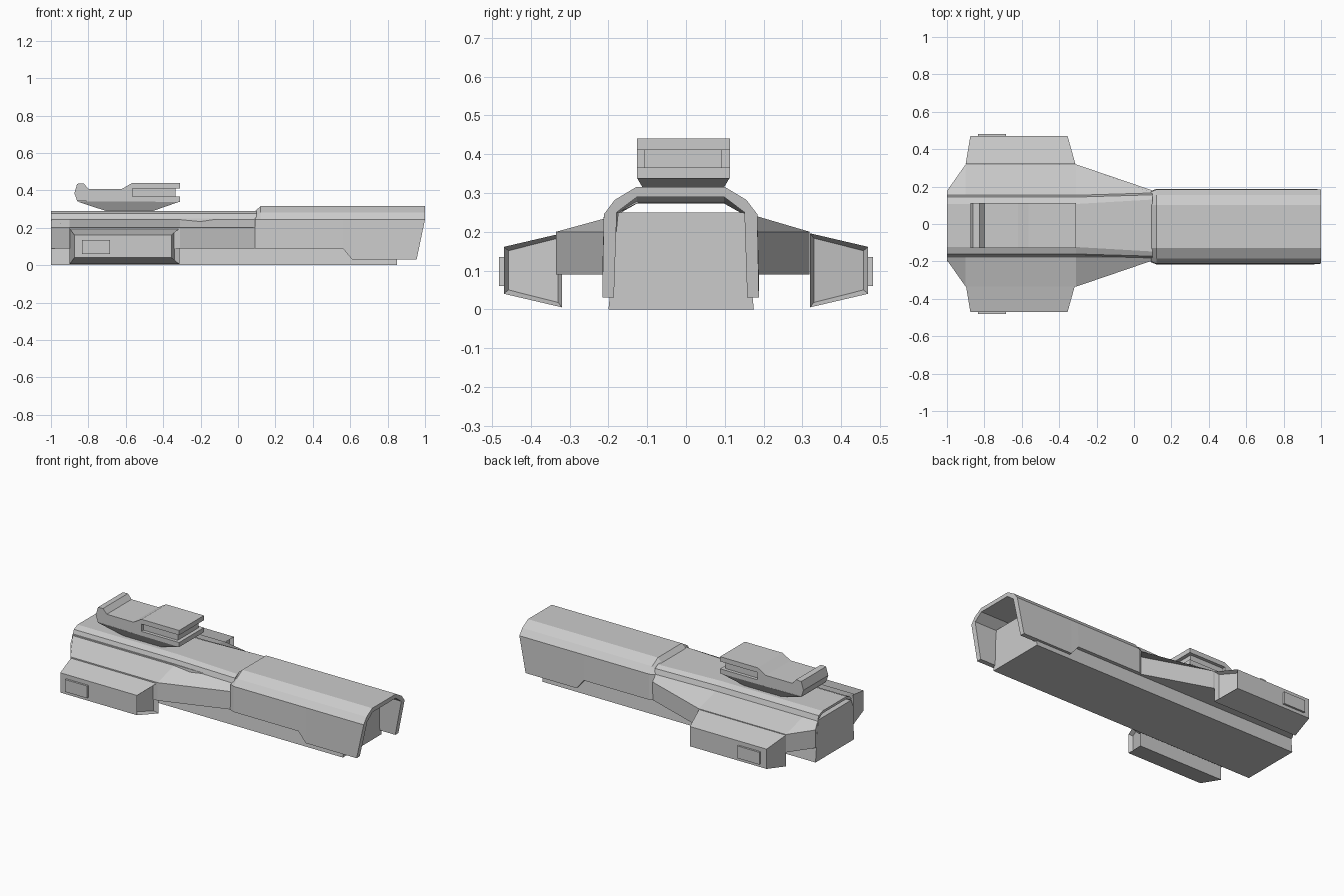
import bpy, bmesh

if "Cube" in bpy.data.objects:
    bpy.data.objects.remove(bpy.data.objects["Cube"])


def loft(name, rings):
    """Skin a list of equal-length closed rings of points and cap both ends."""
    bm = bmesh.new()
    rows = [[bm.verts.new(p) for p in ring] for ring in rings]
    n = len(rows[0])
    for a, b in zip(rows, rows[1:]):
        for i in range(n):
            j = (i + 1) % n
            bm.faces.new((a[i], a[j], b[j], b[i]))
    bm.faces.new(rows[0])
    bm.faces.new(rows[-1])
    bmesh.ops.recalc_face_normals(bm, faces=bm.faces)
    mesh = bpy.data.meshes.new(name)
    bm.to_mesh(mesh)
    bm.free()
    ob = bpy.data.objects.new(name, mesh)
    bpy.context.collection.objects.link(ob)
    return ob


def box(name, x0, x1, y0, y1, z0, z1):
    return loft(name, [[(x0, y0, z), (x1, y0, z), (x1, y1, z), (x0, y1, z)] for z in (z0, z1)])


def arch(half, cy):
    """Mirror a half profile (outer then inner points) into a closed arch ring."""
    outer, inner = half
    return ([(cy + y, z) for y, z in reversed(outer)] + [(cy - y, z) for y, z in outer]
            + [(cy - y, z) for y, z in reversed(inner)] + [(cy + y, z) for y, z in inner])


# Central keel block
keel = [(-0.2, 0), (0.175, 0), (0.15, 0.25), (-0.175, 0.25)]
loft("keel_block", [[(x, y, z) for y, z in keel] for x in (-1, 0.85)])

# Front arched shell with stepped lower edge and raked nose
rings = []
for x, top, w, low in [(0.09, 0.287, -0.012, 0.09), (0.12, 0.315, 0, 0.09), (0.56, 0.315, 0, 0.09),
                       (0.61, 0.315, 0, 0.03), (1.0, 0.315, 0, 0.03)]:
    outer = [(0.115, top), (0.17 + w, top - 0.033), (0.198 + w, 0.245), (0.202 + w, low)]
    inner = [(0.112, top - 0.025 if x > 0.1 else 0.273), (0.165 + w, 0.25),
             (0.165 + w, 0.24), (0.172 + w, low)]
    ring = arch((outer, inner), -0.014)
    rings.append([(x - (0.245 - z) * 0.21 if x == 1.0 and z < 0.245 else x, y, z) for y, z in ring])
loft("front_shell", rings)

# Rear shell flaring into side wings
rings = []
for x, wing, shoulder in [(-1, 0.185, 0), (-0.9, 0.327, 0), (-0.31, 0.327, 0), (0.1, 0.187, 0.012)]:
    outer = [(0.115 + 2 * shoulder, 0.29), (0.152 + shoulder, 0.275), (0.162 + shoulder, 0.245),
             (wing, 0.2), (wing, 0.09)]
    inner = [(0.115, 0.275), (0.155, 0.255), (0.163, 0.24), (0.165, 0.2), (0.172, 0.09)]
    rings.append([(x, y, z) for y, z in arch((outer, inner), -0.008)])
loft("rear_shell", rings)

# Side pods with recessed front openings and raised side panels
for side, label in ((1, "left"), (-1, "right")):
    pod = loft(label + "_pod", [
        [(x0, side * y, z0), (x1, side * y, z0), (x1, side * y, z1), (x0, side * y, z1)]
        for y, x0, x1, z0, z1 in ((0.32, -0.9, -0.313, 0.005, 0.196),
                                  (0.47, -0.875, -0.355, 0.04, 0.161))])
    bm = bmesh.new()
    bm.from_mesh(pod.data)
    bm.normal_update()
    front = max(bm.faces, key=lambda f: f.normal.x)
    bmesh.ops.inset_region(bm, faces=[front], thickness=0.016)
    bmesh.ops.translate(bm, verts=front.verts, vec=(-0.025, 0, 0))
    bm.to_mesh(pod.data)
    bm.free()
    ys = sorted((side * 0.46, side * 0.482))
    box(label + "_pod_panel", -0.835, -0.685, *ys, 0.06, 0.135)

# Top turret: slotted body, recessed core and tapered base
cy, hw = -0.007, 0.12
body = [(-0.875, 0.385), (-0.86, 0.435), (-0.825, 0.437), (-0.8, 0.408), (-0.62, 0.408),
        (-0.565, 0.44), (-0.31, 0.44), (-0.31, 0.411), (-0.565, 0.411), (-0.565, 0.366),
        (-0.31, 0.366), (-0.31, 0.338), (-0.86, 0.342)]
loft("turret_body", [[(x, cy + s * hw, z) for x, z in body] for s in (-1, 1)])
box("turret_core", -0.58, -0.333, cy - 0.1, cy + 0.1, 0.36, 0.415)
loft("turret_base", [
    [(x0, cy - w, z), (x1, cy - w, z), (x1, cy + w, z), (x0, cy + w, z)]
    for x0, x1, w, z in ((-0.7, -0.46, 0.09, 0.288), (-0.86, -0.31, 0.12, 0.34))])
